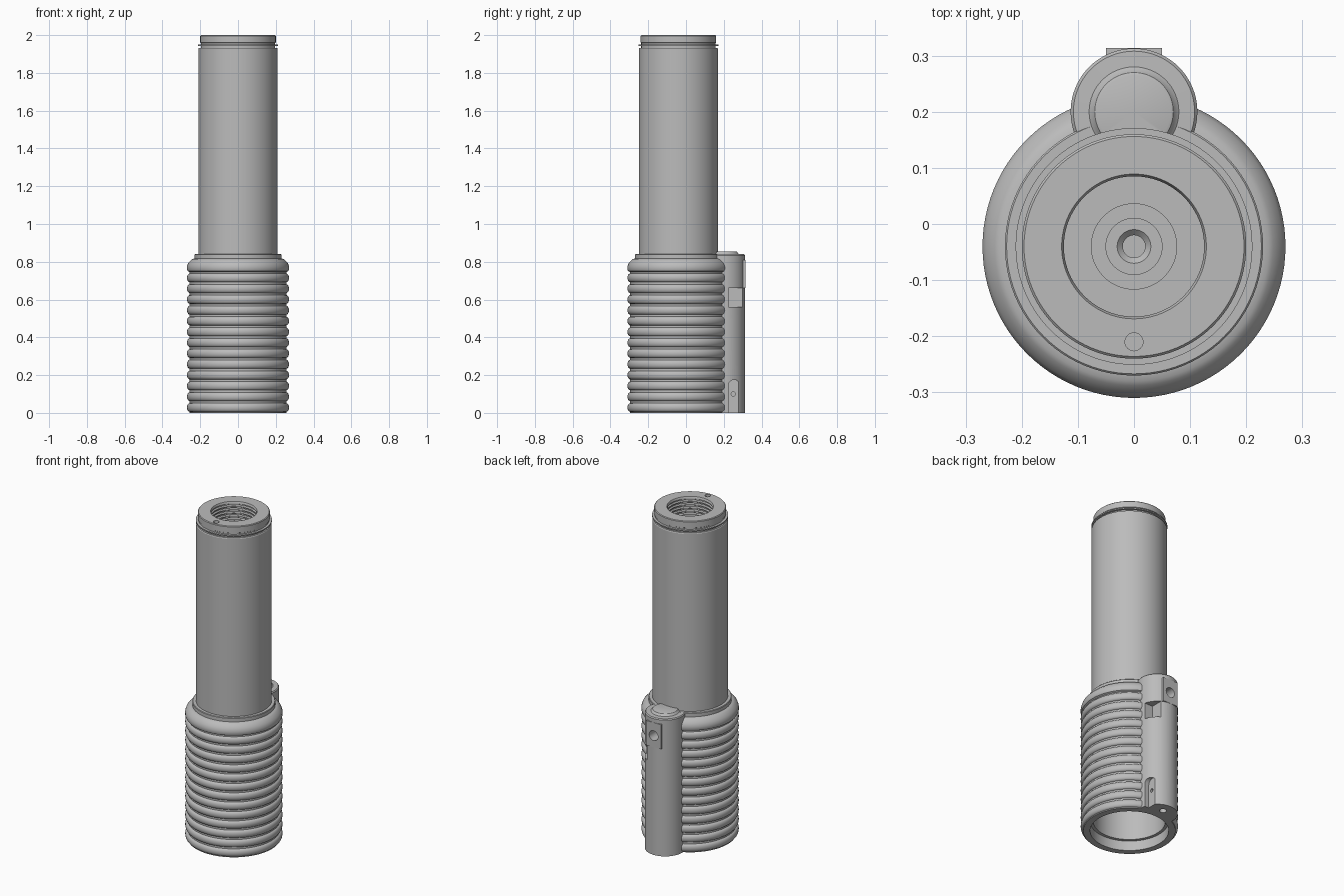
import bpy, bmesh, math
from mathutils import Matrix, Vector

cube = bpy.data.objects.get("Cube")
if cube:
    bpy.data.objects.remove(cube, do_unlink=True)

AXIS_Y = -0.04      # main axis
POD_Y = 0.2         # axis of the side column

metal = bpy.data.materials.new("plain grey metal")
metal.use_nodes = True
GREY = (0.5, 0.5, 0.5, 1)
metal.diffuse_color = GREY
metal.node_tree.nodes["Principled BSDF"].inputs["Base Color"].default_value = GREY


def finish(bm, name):
    bmesh.ops.recalc_face_normals(bm, faces=bm.faces)
    mesh = bpy.data.meshes.new(name)
    bm.to_mesh(mesh)
    bm.free()
    mesh.materials.append(metal)
    ob = bpy.data.objects.new(name, mesh)
    bpy.context.collection.objects.link(ob)
    return ob


def lathe(name, profile, y, closed=False, segments=96):
    """Turn (radius, z) points round a vertical axis at the given y."""
    bm = bmesh.new()
    verts = [bm.verts.new((r, y, z)) for r, z in profile]
    edges = [bm.edges.new(p) for p in zip(verts, verts[1:])]
    if closed:
        edges.append(bm.edges.new((verts[-1], verts[0])))
    bmesh.ops.spin(bm, geom=verts + edges, cent=(0, y, 0), axis=(0, 0, 1),
                   angle=math.tau, steps=segments, use_duplicate=False)
    bmesh.ops.remove_doubles(bm, verts=bm.verts, dist=0.0002)
    return finish(bm, name)


def box(name, low, high):
    low, high = Vector(low), Vector(high)
    bm = bmesh.new()
    place = Matrix.Translation((low + high) / 2) @ Matrix.Diagonal((*(high - low), 1))
    bmesh.ops.create_cube(bm, size=1, matrix=place)
    return finish(bm, name)


def rod(name, radius, start, end, segments=32):
    start, end = Vector(start), Vector(end)
    line = end - start
    turn = line.to_track_quat("Z", "Y").to_matrix().to_4x4()
    bm = bmesh.new()
    bmesh.ops.create_cone(bm, cap_ends=True, segments=segments, radius1=radius,
                          radius2=radius, depth=line.length,
                          matrix=Matrix.Translation((start + end) / 2) @ turn)
    return finish(bm, name)


def cut(target, *cutters):
    for cutter in cutters:
        mod = target.modifiers.new("cut", "BOOLEAN")
        mod.operation, mod.solver, mod.object = "DIFFERENCE", "EXACT", cutter
        bpy.context.view_layer.objects.active = target
        bpy.ops.object.modifier_apply(modifier=mod.name)
        bpy.data.objects.remove(cutter, do_unlink=True)


# Ribbed grip: rounded beads with narrow flat valleys, sloped shoulder, collar
profile = [(0.218, 0), (0.256, 0)]
RIBS, PITCH = 13, 0.0572
for i in range(RIBS):
    for k in range(9):
        a = math.pi * k / 8
        z = PITCH * (i + 0.5 - 0.4 * math.cos(a))
        profile.append((0.256 + 0.014 * math.sin(a), z))
profile += [(0.256, 0.745), (0.266, 0.75), (0.27, 0.758), (0.27, 0.775),
            (0.264, 0.793), (0.248, 0.81), (0.24, 0.815), (0.23, 0.817),
            (0.23, 0.838), (0.227, 0.841), (0.208, 0.841), (0.208, 0.8), (0.218, 0.8)]
grip = lathe("ribbed_grip", profile, AXIS_Y, closed=True)

# Long hollow tube: grooved neck, cap and threaded stepped bore at the top
profile = [(0, 1.72), (0.2, 1.72), (0.2, 0.06), (0.2185, 0.06), (0.2185, 0.07),
           (0.21, 0.07), (0.21, 1.927), (0.207, 1.932), (0.197, 1.932),
           (0.197, 1.943), (0.211, 1.943), (0.211, 1.95), (0.197, 1.95),
           (0.197, 1.958), (0.2, 1.96), (0.2, 1.996), (0.196, 2), (0.129, 2)]
for i in range(6):
    z = 1.992 - 0.02 * i
    profile += [(0.125, z), (0.125, z - 0.006), (0.132, z - 0.01), (0.132, z - 0.015)]
profile += [(0.125, 1.872), (0.125, 1.86), (0.076, 1.86), (0.076, 1.845),
            (0.05, 1.845), (0.05, 1.83), (0.03, 1.83), (0.02, 1.82),
            (0.02, 1.77), (0, 1.77)]
tube = lathe("long_tube", profile, AXIS_Y)
cut(tube, rod("pin_hole", 0.016, (0, -0.21, 1.97), (0, -0.21, 2.1)))

# Side column with a raised round top
column = lathe("side_column", [(0, 0), (0.113, 0), (0.113, 0.834), (0.108, 0.84),
                               (0.08, 0.841), (0.075, 0.845), (0.07, 0.853),
                               (0.065, 0.855), (0, 0.855)], POD_Y, segments=64)
plate = box("latch_plate", (-0.05, 0.25, 0.66), (0.05, 0.314, 0.81))
cut(column,
    rod("grip_clearance", 0.225, (0, AXIS_Y, -0.1), (0, AXIS_Y, 0.8), 96),
    rod("tube_clearance", 0.2095, (0, AXIS_Y, 0.7), (0, AXIS_Y, 1), 96),
    box("side_notch", (0.055, 0.225, 0.56), (0.2, 0.3, 0.66)),
    box("slot_straight", (0.082, 0.225, -0.1), (0.2, 0.285, 0.145)),
    rod("slot_round_end", 0.03, (0.082, 0.255, 0.145), (0.2, 0.255, 0.145)),
    rod("slot_hole", 0.011, (0.05, 0.25, 0.1), (0.2, 0.25, 0.1), 24),
    rod("base_hole", 0.02, (0, 0.25, -0.1), (0, 0.25, 0.05)))
for part in (column, plate):
    cut(part, rod("latch_hole", 0.03, (0, 0.235, 0.73), (0, 0.4, 0.73)))

# Smooth curved walls, keep crisp edges
for ob in (grip, tube, column, plate):
    bpy.ops.object.select_all(action="DESELECT")
    ob.select_set(True)
    bpy.context.view_layer.objects.active = ob
    bpy.ops.object.shade_smooth_by_angle(angle=math.radians(30))
